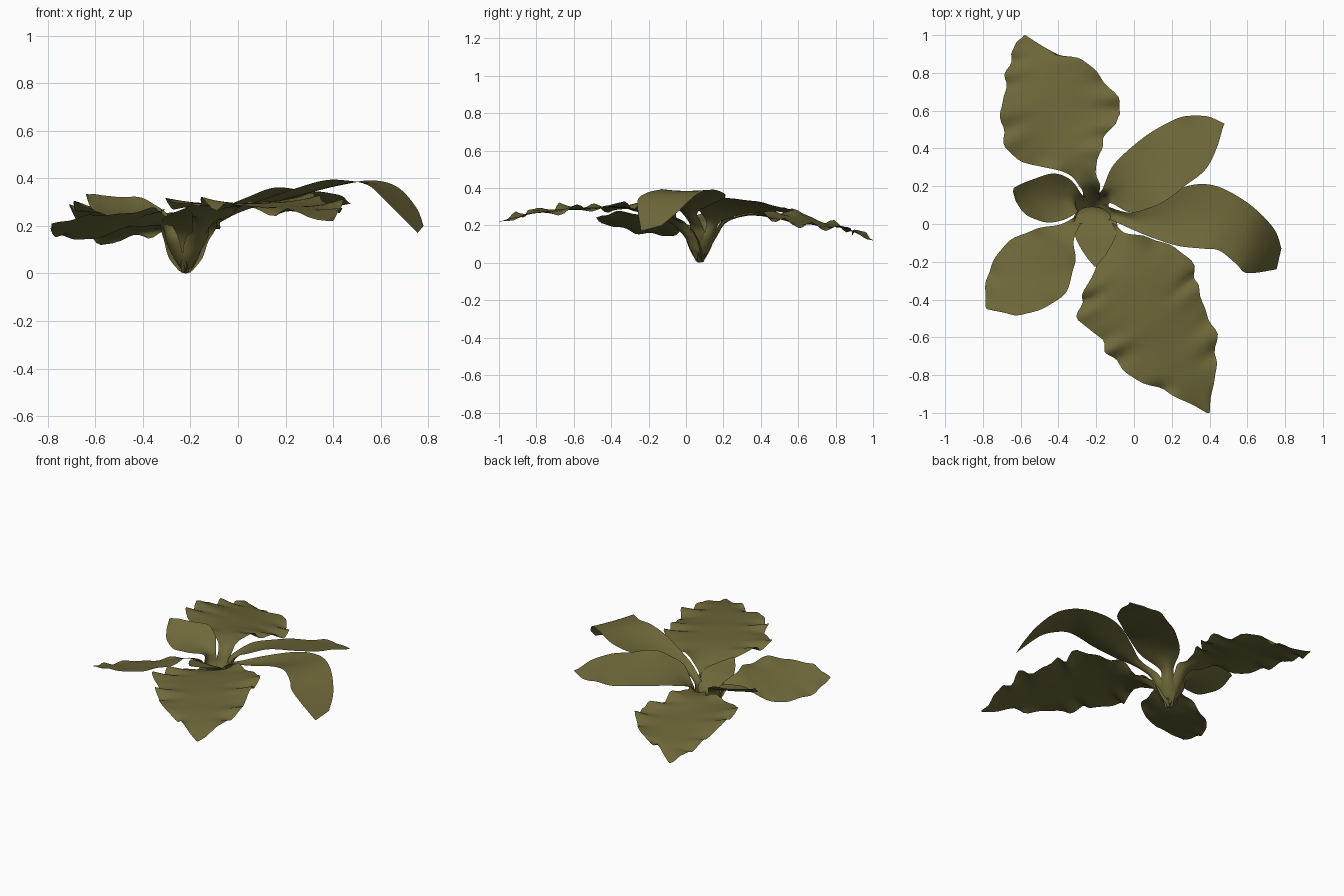
import bpy, math
from mathutils import Vector

BASE = Vector((-0.22, 0.075, 0.0))

olive = bpy.data.materials.new("olive green")
olive.diffuse_color = (0.155, 0.138, 0.041, 1)


def spline(rows, t):
    """Catmull-Rom sample of a list of vectors, t in 0..1"""
    n = len(rows) - 1
    i = min(int(t * n), n - 1)
    f = t * n - i
    p = [rows[max(0, min(n, i + k))] for k in (-1, 0, 1, 2)]
    return [0.5 * (2 * b + (c - a) * f + (2 * a - 5 * b + 4 * c - d) * f * f
                   + (3 * b - a - 3 * c + d) * f ** 3)
            for a, b, c, d in zip(*p)]


def leaf(name, rows, stem=0.045, cup=0.25, ruffle=0.0, waves=6, bow=0.03):
    """rows: left x, left y, right x, right y, middle height, left-edge lift"""
    # stem rows rise from the shared base like a funnel
    first = rows[0]
    d = Vector(((first[0] + first[2]) / 2, (first[1] + first[3]) / 2, 0)) - BASE
    d.normalize()
    side = Vector((-d.y, d.x, 0))
    stems = []
    for out, z, w in ((0.0, 0.003, 0.5), (0.035, 0.065, 0.9), (0.068, 0.135, 1.0)):
        c = BASE + d * out
        l, r = c + side * stem * w, c - side * stem * w
        stems.append((l.x, l.y, r.x, r.y, z, 0))
    if stem:
        rows = stems + rows
    nl, nw = 60, 12
    verts, faces = [], []
    for i in range(nl + 1):
        t = i / nl
        lx, ly, rx, ry, z, tilt = spline(rows, t)
        width = math.hypot(lx - rx, ly - ry)
        fade = math.sin(math.pi * min(1, t * 1.2)) if t < 0.83 else 0
        for j in range(nw + 1):
            u = 1 - 2 * j / nw
            a = (1 + u) / 2
            # folded near the stem, wavy along the outer edges
            h = z + tilt * u + width * abs(u) ** 1.6 * cup * (1 - t) ** 1.3
            wave = math.sin(waves * 6.28 * t + u) + 0.6 * math.sin(waves * 10 * t + 3 * u)
            h += ruffle * 0.7 * min(1, width * 4) * abs(u) ** 3 * wave
            k = ruffle * 0.4 * u ** 3 * wave * min(1, width * 3) / max(width, 0.05)
            b = d * (bow * (1 - u * u) * fade)
            verts.append((rx + (lx - rx) * (a + k) + b.x,
                          ry + (ly - ry) * (a + k) + b.y, max(0, h)))
    for i in range(nl):
        for j in range(nw):
            q = i * (nw + 1) + j
            faces.append((q, q + 1, q + nw + 2, q + nw + 1))
    me = bpy.data.meshes.new(name)
    me.from_pydata(verts, [], faces)
    me.materials.append(olive)
    me.shade_smooth()
    ob = bpy.data.objects.new(name, me)
    bpy.context.collection.objects.link(ob)
    return ob


# large wavy leaf at the back left
leaf("back_leaf", [
    (-.28, .19, -.18, .19, .215, 0), (-.38, .28, -.20, .29, .25, 0),
    (-.60, .33, -.17, .42, .25, .01), (-.69, .45, -.10, .54, .235, .035),
    (-.70, .60, -.07, .61, .22, .035), (-.68, .74, -.14, .74, .20, .015),
    (-.66, .86, -.28, .87, .18, 0), (-.62, .96, -.41, .90, .155, 0),
    (-.58, 1.0, -.575, 1.0, .12, 0)], ruffle=0.022, waves=8, cup=0.08)

# large wavy leaf at the front right
leaf("front_leaf", [
    (-.11, .0, -.19, -.07, .20, 0), (.0, -.06, -.20, -.22, .26, 0),
    (.20, -.11, -.27, -.38, .29, .01), (.32, -.24, -.29, -.50, .295, .01),
    (.34, -.36, -.17, -.62, .295, .005), (.41, -.52, -.11, -.72, .285, .0),
    (.44, -.68, .03, -.83, .275, .0), (.42, -.84, .20, -.90, .255, 0),
    (.40, -1.0, .385, -1.0, .22, 0)], ruffle=0.026, waves=8, cup=0.05)

# smoother leaf at the back right, far edge lower
leaf("back_right_leaf", [
    (-.17, .18, -.12, .11, .215, 0), (-.11, .31, -.01, .06, .275, -.02),
    (.03, .44, .12, .10, .305, -.04), (.18, .54, .27, .20, .31, -.038),
    (.29, .57, .38, .29, .308, -.03), (.39, .57, .44, .41, .30, -.02),
    (.48, .53, .47, .51, .295, 0)], cup=0.05, ruffle=0.006, waves=4)

# arching right leaf with a bent-down tip
leaf("right_leaf", [
    (-.12, .085, -.12, .02, .20, 0), (.0, .06, -.03, -.02, .26, 0),
    (.12, .12, .09, -.07, .295, 0), (.28, .20, .23, -.115, .335, -.005),
    (.42, .205, .36, -.13, .37, -.01), (.56, .14, .45, -.14, .385, .0),
    (.67, .055, .54, -.21, .365, -.005), (.75, -.04, .60, -.26, .30, -.025),
    (.78, -.13, .755, -.24, .185, .015)], cup=0.12)

# front left leaf, near edge higher
leaf("front_left_leaf", [
    (-.28, .0, -.31, .04, .20, .01), (-.32, -.09, -.39, .00, .225, .025),
    (-.31, -.21, -.52, -.03, .215, .05), (-.36, -.35, -.65, -.08, .20, .06),
    (-.46, -.44, -.73, -.18, .20, .055), (-.60, -.48, -.78, -.28, .205, .035),
    (-.69, -.47, -.785, -.38, .21, .02), (-.78, -.45, -.785, -.44, .21, 0)],
    cup=0.05, ruffle=0.012, waves=5)

# small left leaf, far edge higher
leaf("left_leaf", [
    (-.30, .06, -.28, .16, .21, 0), (-.38, .02, -.34, .24, .24, -.03),
    (-.48, .01, -.44, .265, .26, -.045), (-.57, .05, -.54, .235, .28, -.04),
    (-.62, .11, -.60, .21, .305, -.025), (-.64, .17, -.638, .19, .335, 0)],
    cup=0.2, ruffle=0.006, waves=4)

# small upright leaf rising from the base towards the front
leaf("centre_leaf", [
    (-.19, .085, -.25, .085, .0, 0), (-.15, .075, -.29, .075, .04, 0),
    (-.125, .055, -.31, .055, .11, 0), (-.09, .01, -.325, .01, .175, 0),
    (-.10, -.07, -.31, -.07, .225, 0), (-.145, -.155, -.265, -.155, .255, 0),
    (-.20, -.225, -.21, -.225, .28, 0)], stem=0, cup=0.22, bow=0.03)
